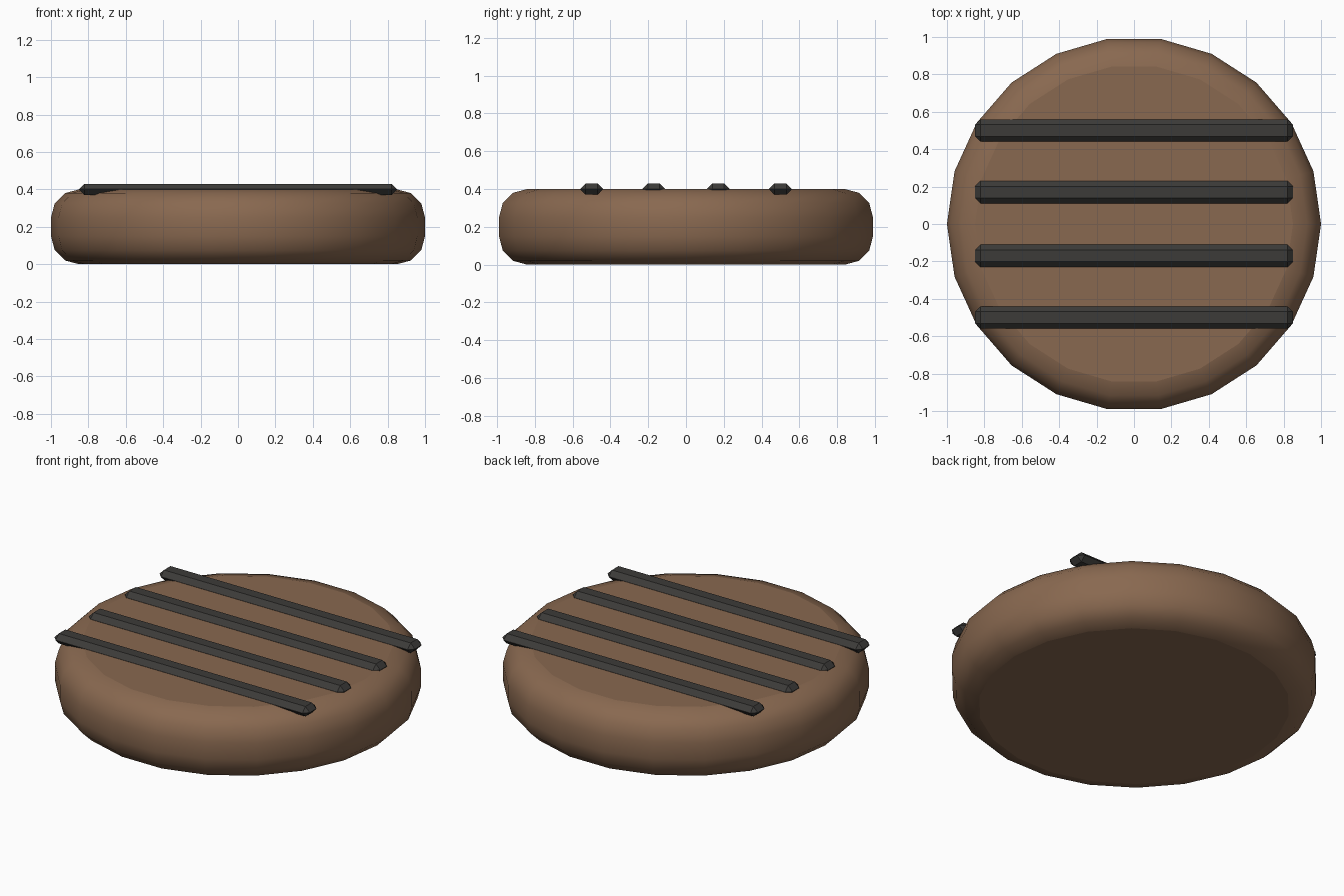
import bpy, bmesh
from math import cos, sin, pi

if "Cube" in bpy.data.objects:
    bpy.data.objects.remove(bpy.data.objects["Cube"])


def material(name, color):
    m = bpy.data.materials.new(name)
    m.diffuse_color = (*color, 1)
    m.use_nodes = True
    m.node_tree.nodes["Principled BSDF"].inputs["Base Color"].default_value = m.diffuse_color
    return m


def add_object(name, bm, mat):
    bmesh.ops.recalc_face_normals(bm, faces=bm.faces)
    mesh = bpy.data.meshes.new(name)
    bm.to_mesh(mesh)
    bm.free()
    mesh.materials.append(mat)
    ob = bpy.data.objects.new(name, mesh)
    bpy.context.collection.objects.link(ob)
    return ob


brown = material("cooked_brown", (0.25, 0.14, 0.08))
char = material("char", (0.045, 0.043, 0.04))

# Patty: 22-sided disc with rounded rims, smooth side and flat caps
SIDES, HEIGHT, RIM, STEPS = 22, 0.4, 0.15, 3
lower = [(1 - RIM + RIM * sin(i * pi / 2 / STEPS), RIM - RIM * cos(i * pi / 2 / STEPS))
         for i in range(STEPS + 1)]
profile = lower + [(r, HEIGHT - z) for r, z in reversed(lower)]
bm = bmesh.new()
rings = [[bm.verts.new((r * cos(2 * pi * k / SIDES), r * sin(2 * pi * k / SIDES), z))
          for k in range(SIDES)] for r, z in profile]
for a, b in zip(rings, rings[1:]):
    for k in range(SIDES):
        n = (k + 1) % SIDES
        bm.faces.new((a[k], a[n], b[n], b[k])).smooth = True
bm.faces.new(rings[0])
bm.faces.new(rings[-1])
add_object("patty", bm, brown)

# Grill marks: four chamfered bars half sunk into the top
for i, y in enumerate((-0.5, -0.17, 0.17, 0.5)):
    bm = bmesh.new()
    bmesh.ops.create_cube(bm, size=1)
    bmesh.ops.scale(bm, vec=(1.7, 0.12, 0.06), verts=bm.verts)
    bmesh.ops.bevel(bm, geom=bm.edges[:], offset=0.029, segments=1,
                    affect='EDGES', clamp_overlap=True)
    add_object(f"grill_mark_{i + 1}", bm, char).location = (0, y, HEIGHT)
